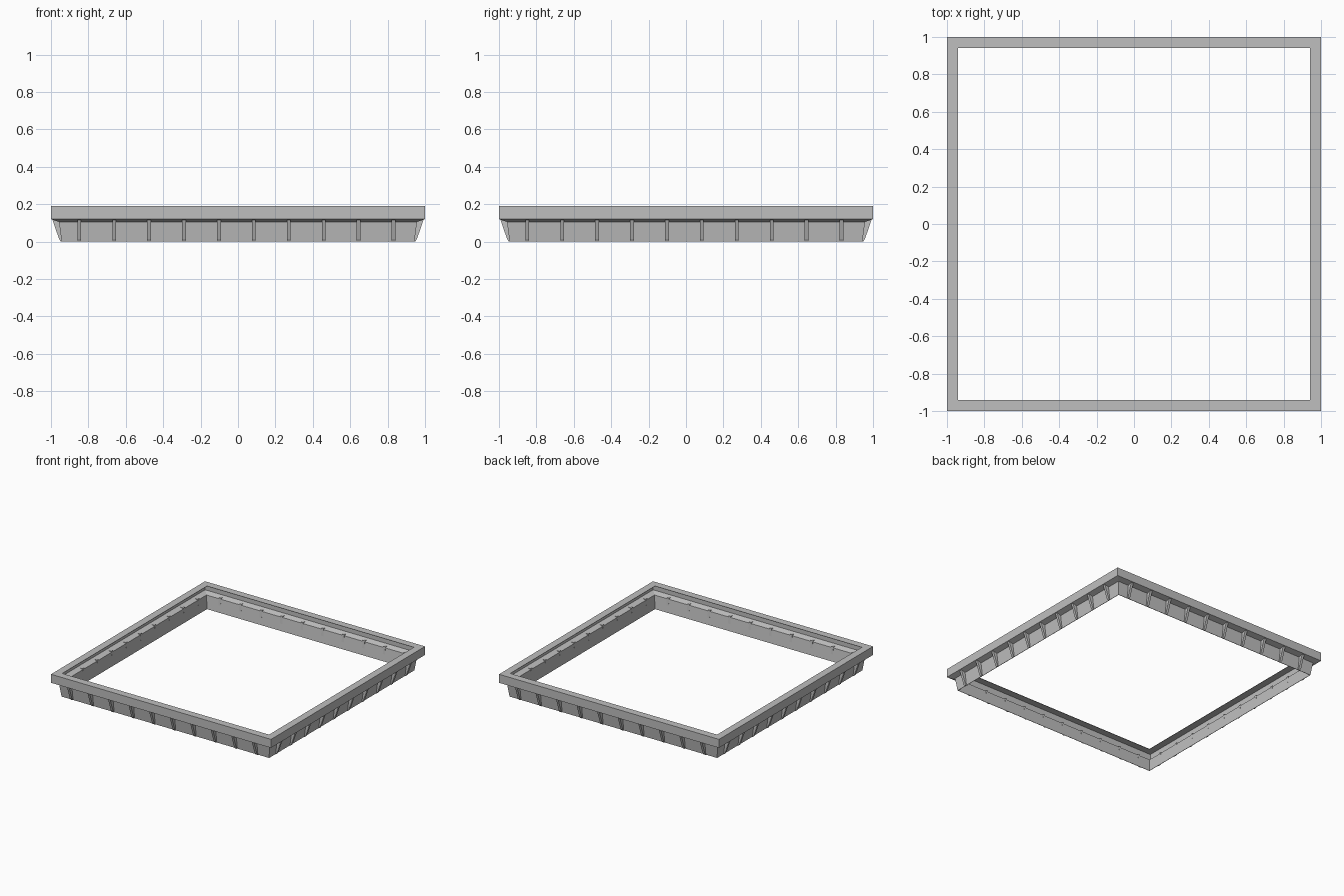
import bpy, bmesh, math
from mathutils import Matrix

cube = bpy.data.objects.get("Cube")
if cube:
    bpy.data.objects.remove(cube, do_unlink=True)

grey = bpy.data.materials.new("plain grey")
grey.use_nodes = True
grey.diffuse_color = (0.52, 0.52, 0.52, 1)
grey.node_tree.nodes["Principled BSDF"].inputs["Base Color"].default_value = grey.diffuse_color


def add_object(name, bm):
    bmesh.ops.recalc_face_normals(bm, faces=bm.faces)
    mesh = bpy.data.meshes.new(name)
    bm.to_mesh(mesh)
    bm.free()
    mesh.materials.append(grey)
    obj = bpy.data.objects.new(name, mesh)
    bpy.context.collection.objects.link(obj)
    return obj


# Thin pressed frame: (distance from centre, height), outer skin then inner skin
outer = [(0.943, 0), (0.957, 0.105), (1, 0.12), (1, 0.19), (0.94, 0.19)]
inner = [(0.94, 0.187), (0.997, 0.187), (0.997, 0.122), (0.954, 0.107), (0.94, 0)]
profile = outer + inner
corners = [(-1, -1), (1, -1), (1, 1), (-1, 1)]
bm = bmesh.new()
rings = [[bm.verts.new((cx * d, cy * d, z)) for d, z in profile] for cx, cy in corners]
for i, ring in enumerate(rings):
    following = rings[(i + 1) % 4]
    for j in range(len(profile)):
        k = (j + 1) % len(profile)
        bm.faces.new((ring[j], following[j], following[k], ring[k]))
add_object("frame", bm)

# Gusset ribs under the ledge, repeated along each of the four sides
rib_profile = [(0.942, 0), (0.948, 0), (0.957, 0.015), (0.992, 0.116), (0.953, 0.116)]
half_width = 0.01
for side, side_name in enumerate(("front", "left", "back", "right")):
    bm = bmesh.new()
    for n in range(10):
        x = -0.849 + 0.1867 * n
        ends = [[bm.verts.new((x + s * half_width, -d, z)) for d, z in rib_profile]
                for s in (-1, 1)]
        bm.faces.new(ends[0])
        bm.faces.new(ends[1])
        for j in range(len(rib_profile)):
            k = (j + 1) % len(rib_profile)
            bm.faces.new((ends[0][j], ends[0][k], ends[1][k], ends[1][j]))
    bm.transform(Matrix.Rotation(side * math.pi / 2, 4, "Z"))
    add_object(side_name + "_ribs", bm)
